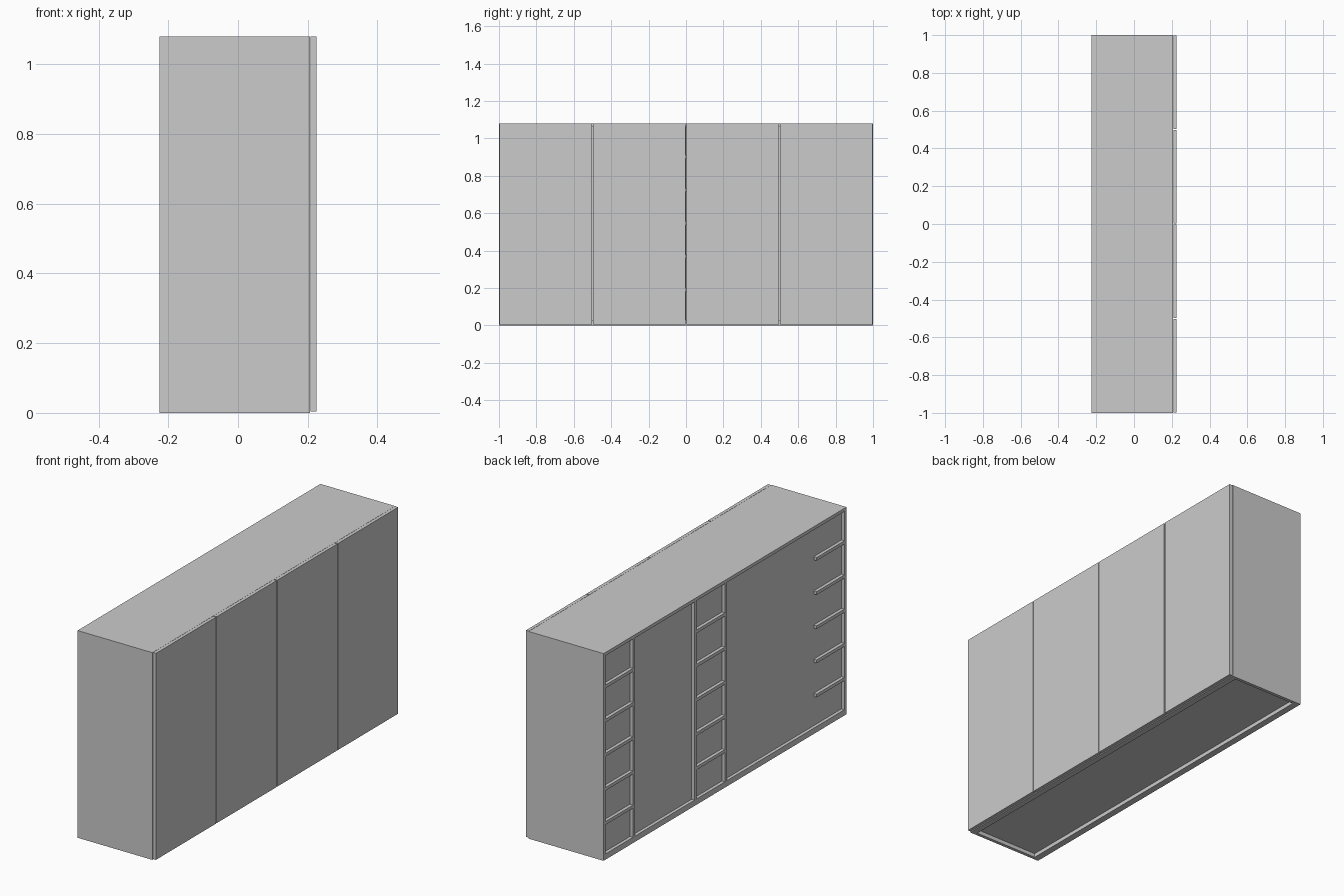
import bpy

if "Cube" in bpy.data.objects:
    bpy.data.objects.remove(bpy.data.objects["Cube"])

W, L, H = 0.225, 1.0, 1.08   # half depth, half length, height
T = 0.017                    # board thickness
FRONT = 0.207                # carcass front plane, doors sit ahead of it


def board(name, x, y, z):
    """Box from (min, max) pairs on each axis."""
    bpy.ops.mesh.primitive_cube_add(size=1)
    ob = bpy.context.object
    ob.name = name
    ob.location = [(a + b) / 2 for a, b in (x, y, z)]
    ob.scale = [b - a for a, b in (x, y, z)]
    bpy.ops.object.transform_apply(location=False, rotation=False, scale=True)
    return ob


depth = (-W, FRONT)
inner = (-L + T, L - T)

# Carcass: sides, top, raised bottom and low plinth strips
board("side_panel_near", depth, (-L, -L + T), (0, H))
board("side_panel_far", depth, (L - T, L), (0, H))
board("top_panel", depth, inner, (H - T, H))
board("bottom_panel", depth, inner, (0.02, 0.03))
board("plinth_back", (-W, -W + 0.035), inner, (0, 0.02))
board("plinth_front", (FRONT - 0.03, FRONT), inner, (0, 0.02))

# Back panel, slightly recessed so the boards show behind it
board("back_panel", (-0.208, -0.203), inner, (0.03, H - T))

# Upright dividers
for i, y in enumerate((0.75, 0.242, -0.008)):
    board(f"divider_{i}", depth, (y - T / 2, y + T / 2), (0.03, H - T))

# Three columns of five shelves
columns = ((0.75 + T / 2, L - T), (-0.008 + T / 2, 0.242 - T / 2), (-L + T, -0.755))
for c, span in enumerate(columns):
    for k in range(1, 6):
        z = 0.012 + 0.178 * k
        board(f"shelf_{c}_{k}", depth, span, (z - T / 2, z + T / 2))

# Four doors with narrow gaps between them
for i in range(4):
    y0 = -L + 0.5 * i
    board(f"door_{i}", (FRONT + 0.001, W), (y0 + 0.003, y0 + 0.497), (0.004, H))
